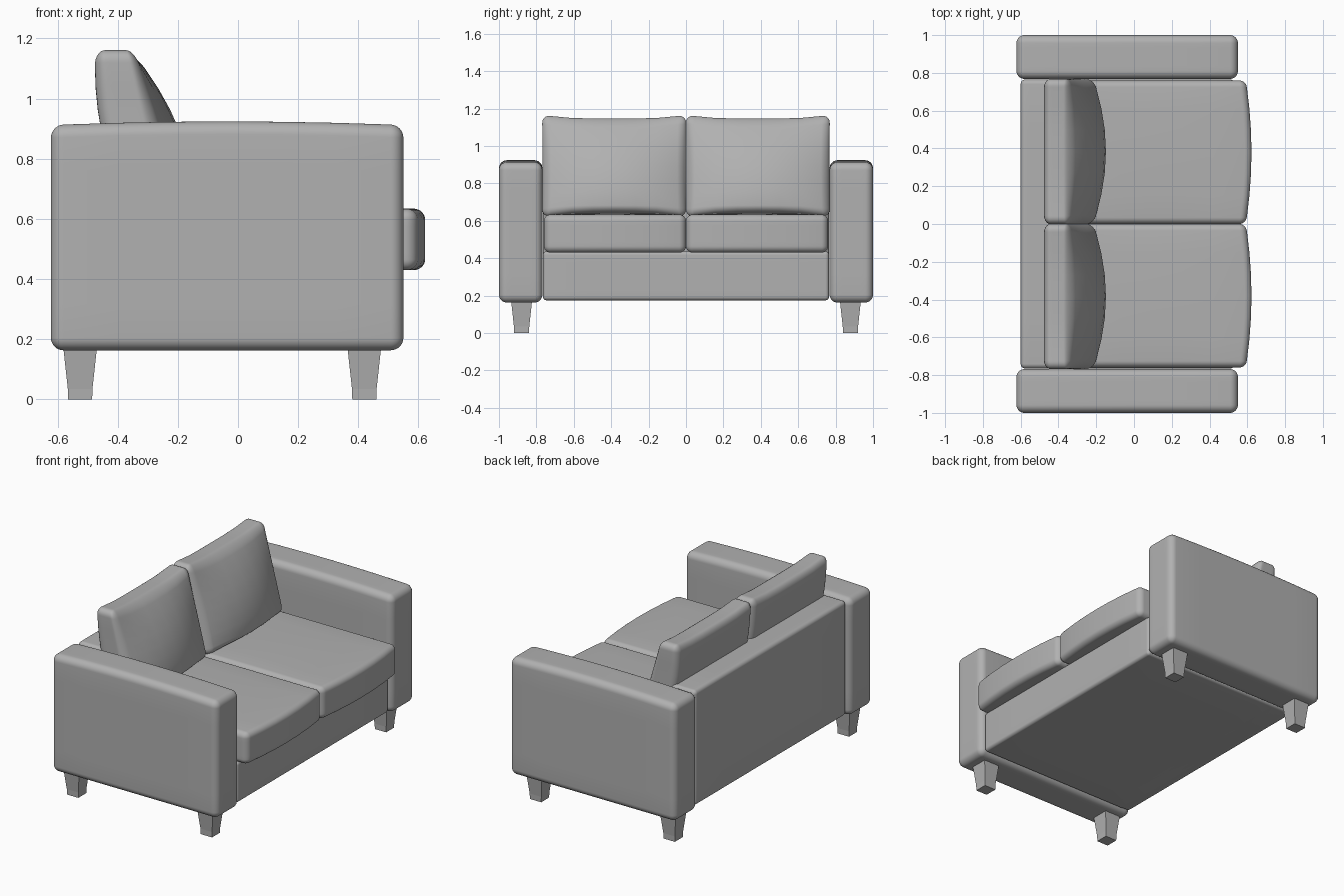
import bpy, bmesh, math

if "Cube" in bpy.data.objects:
    bpy.data.objects.remove(bpy.data.objects["Cube"])

N, K = 14, 4  # grid cells per side, cells used for each rounded edge

# dark grey upholstery
grey = bpy.data.materials.new("dark_grey")
grey.diffuse_color = (0.44, 0.44, 0.44, 1)
grey.use_nodes = True
grey.node_tree.nodes["Principled BSDF"].inputs["Base Color"].default_value = grey.diffuse_color


def finish(bm, name, smooth=True):
    bmesh.ops.recalc_face_normals(bm, faces=bm.faces)
    me = bpy.data.meshes.new(name)
    bm.to_mesh(me)
    bm.free()
    me.materials.append(grey)
    ob = bpy.data.objects.new(name, me)
    bpy.context.collection.objects.link(ob)
    for p in me.polygons:
        p.use_smooth = smooth
    return ob


def soft_box(name, lo, hi, r, deform=None):
    """Rounded box; deform(co, n) adjusts points, n = position in -1..1."""
    bm = bmesh.new()
    bmesh.ops.create_cube(bm, size=2)
    bmesh.ops.subdivide_edges(bm, edges=bm.edges[:], cuts=N - 1, use_grid_fill=True)
    for v in bm.verts:
        inner, out = [], []
        for c in v.co:
            i = round((c + 1) / 2 * N)
            m = i - N / 2
            flat = N / 2 - K
            inner.append(max(-1, min(1, m / flat)))
            t = max(0, abs(m) - flat) / K
            out.append(math.copysign(math.tan(t * math.pi / 4), m))
        ln = math.sqrt(sum(o * o for o in out))
        co, n = [], []
        for a in range(3):
            h, mid = (hi[a] - lo[a]) / 2, (hi[a] + lo[a]) / 2
            d = inner[a] * (h - r) + r * out[a] / ln
            co.append(mid + d)
            n.append(d / h)
        v.co = deform(co, n) if deform else co
    return finish(bm, name)


def arm_bulge(co, n):
    # slight crown along the length of the arm
    co[2] += 0.012 * max(0, n[2]) * (1 - n[0] ** 2)
    return co


def seat_bulge(co, n):
    # bowed front and a faint crown
    if n[0] > 0:
        co[0] += 0.03 * n[0] * (1 - n[1] ** 2)
    co[2] += 0.008 * max(0, n[2]) * (1 - n[0] ** 2) * (1 - n[1] ** 2)
    return co


def pillow(co, n):
    # leaning back cushion, fat low on the front and thin at the top
    u, v, w = n
    t = (w + 1) / 2
    axis = -0.29 - 0.115 * t
    puff = (1 - v * v) * (0.6 + 1.6 * t - 2.2 * t * t)
    front = 0.085 - 0.025 * t + 0.095 * max(0, puff)
    back = 0.085 - 0.015 * t + 0.03 * (1 - w * w)
    co[0] = axis + u * (front if u > 0 else back)
    mid = math.copysign(0.382, co[1])
    co[1] = mid + (co[1] - mid) * (1 - 0.01 * (1 - w * w))
    co[2] += 0.022 * w * v ** 4
    return co


# frame
soft_box("base", (-0.56, -0.765, 0.175), (0.53, 0.765, 0.437), 0.02)
soft_box("backrest", (-0.6, -0.765, 0.175), (-0.42, 0.765, 0.91), 0.025)

for s, side in ((-1, "right"), (1, "left")):
    def span(a, b):
        return sorted((s * a, s * b))

    # arms
    y0, y1 = span(0.768, 1.0)
    soft_box("arm_" + side, (-0.622, y0, 0.163), (0.55, y1, 0.912), 0.042, arm_bulge)
    # seat cushions
    y0, y1 = span(0.0, 0.76)
    soft_box("seat_cushion_" + side, (-0.42, y0, 0.43), (0.592, y1, 0.633), 0.035, seat_bulge)
    # back cushions
    y0, y1 = span(-0.002, 0.77)
    soft_box("back_cushion_" + side, (-0.45, y0, 0.638), (-0.25, y1, 1.147), 0.045, pillow)
    # tapered square legs
    for x, end in ((-0.525, "back"), (0.42, "front")):
        bm = bmesh.new()
        rings = []
        for z, h in ((0, 0.04), (0.035, 0.041), (0.2, 0.059)):
            rings.append([bm.verts.new((x + a * h, s * 0.879 + b * h, z))
                          for a, b in ((-1, -1), (1, -1), (1, 1), (-1, 1))])
        for p, q in zip(rings, rings[1:]):
            for i in range(4):
                j = (i + 1) % 4
                bm.faces.new((p[i], p[j], q[j], q[i]))
        bm.faces.new(rings[0][::-1])
        bm.faces.new(rings[-1])
        finish(bm, f"leg_{end}_{side}", False)
